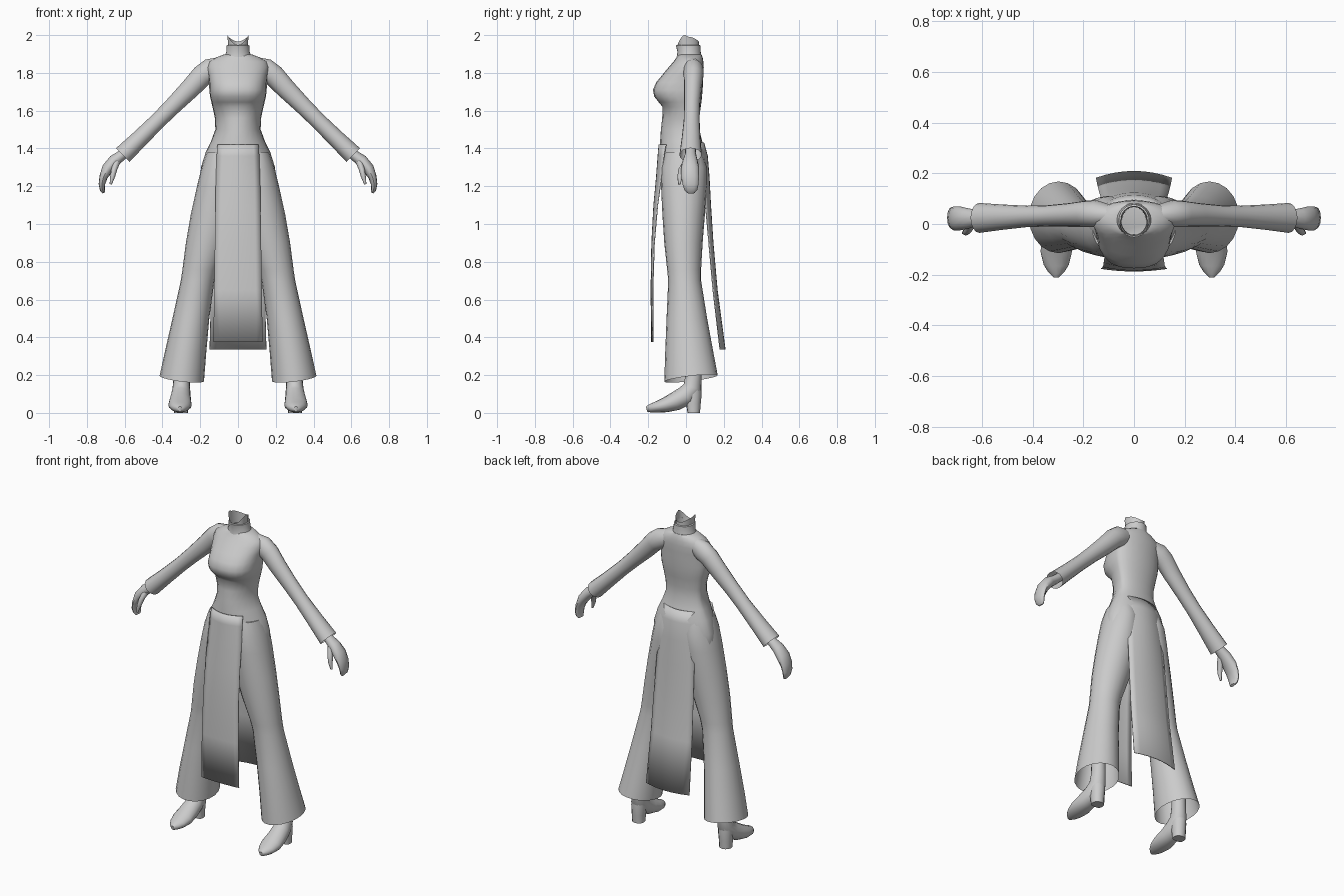
import bpy, bmesh, math
from mathutils import Vector

if "Cube" in bpy.data.objects:
    bpy.data.objects.remove(bpy.data.objects["Cube"])

grey = bpy.data.materials.new("light grey")
grey.diffuse_color = (0.6, 0.6, 0.6, 1)
grey.use_nodes = True
grey.node_tree.nodes["Principled BSDF"].inputs["Base Color"].default_value = grey.diffuse_color


def finish(bm, name, mirror=False, subdiv=0, thick=0, flip_check=True):
    if flip_check:
        bmesh.ops.recalc_face_normals(bm, faces=bm.faces[:])
    me = bpy.data.meshes.new(name)
    bm.to_mesh(me)
    bm.free()
    ob = bpy.data.objects.new(name, me)
    bpy.context.collection.objects.link(ob)
    me.materials.append(grey)
    for o in bpy.context.selected_objects:
        o.select_set(False)
    ob.select_set(True)
    bpy.context.view_layer.objects.active = ob
    bpy.ops.object.shade_smooth_by_angle(angle=math.radians(50))
    if mirror:
        m = ob.modifiers.new("Mirror", 'MIRROR')
        m.use_mirror_merge = False
    if thick:
        m = ob.modifiers.new("Solidify", 'SOLIDIFY')
        m.thickness = thick
        m.offset = 0
    if subdiv:
        m = ob.modifiers.new("Subdivision", 'SUBSURF')
        m.levels = m.render_levels = subdiv
    return ob


def skin(rings, name, caps=(False, False), **kw):
    """Bridge equal-length rings of points into a tube."""
    bm = bmesh.new()
    vs = [[bm.verts.new(p) for p in r] for r in rings]
    n = len(vs[0])
    for a, b in zip(vs, vs[1:]):
        for i in range(n):
            j = (i + 1) % n
            bm.faces.new((a[i], a[j], b[j], b[i]))
    if caps[0]:
        bm.faces.new(vs[0])
    if caps[1]:
        bm.faces.new(vs[-1])
    return finish(bm, name, **kw)


def level_ring(z, x0, x1, yf, yb, yc=None, n=24, p=2.0, dz=lambda x, y: 0):
    """Horizontal ring with its own front and back depth; p squares it off."""
    xc, hw = (x0 + x1) / 2, (x1 - x0) / 2
    yc = (yf + yb) / 2 if yc is None else yc
    out = []
    for i in range(n):
        a = 2 * math.pi * i / n
        c, s = math.cos(a), math.sin(a)
        e = 2 / (p if s < 0 else 2)
        x = xc + hw * math.copysign(abs(c) ** e, c)
        d = math.copysign(abs(s) ** e, s)
        y = yc + d * ((yb - yc) if d > 0 else (yc - yf))
        out.append((x, y, z + dz(x - xc, y - yc)))
    return out


def path_rings(steps, side, n=16):
    """Rings square to a path; steps are (centre, half size along side, half size across)."""
    side = Vector(side)
    cs = [Vector(s[0]) for s in steps]
    rings = []
    for k, (c, ru, rv) in enumerate(steps):
        t = (cs[min(k + 1, len(cs) - 1)] - cs[max(k - 1, 0)]).normalized()
        v = t.cross(side)
        rings.append([cs[k] + side * ru * math.cos(2 * math.pi * i / n)
                      + v * rv * math.sin(2 * math.pi * i / n) for i in range(n)])
    return rings


# Torso: z, half width, front y, back y, squareness of the front
body = [(1.04, .03, -.06, .05, 2), (1.08, .12, -.11, .09, 2), (1.2, .205, -.13, .11, 2),
        (1.3, .196, -.14, .115, 2), (1.38, .171, -.14, .105, 2), (1.44, .142, -.137, .085, 2),
        (1.50, .120, -.133, .07, 2), (1.56, .122, -.126, .07, 2), (1.62, .135, -.124, .078, 2.2),
        (1.645, .141, -.145, .082, 2.5), (1.675, .148, -.168, .085, 2.7),
        (1.71, .152, -.175, .088, 2.7), (1.75, .153, -.158, .09, 2.5),
        (1.79, .158, -.125, .092, 2.3), (1.83, .166, -.092, .094, 2), (1.86, .153, -.066, .092, 2),
        (1.882, .115, -.05, .088, 2), (1.897, .076, -.042, .082, 2)]
skin([level_ring(z, -w, w, f, b, .02, p=p) for z, w, f, b, p in body], "torso", (True, True))

# Collar band, and the open neck rising to a point on each side
collar = [(1.88, .075, -.05, .084), (1.91, .062, -.045, .078),
          (1.945, .06, -.053, .077), (1.948, .053, -.046, .07), (1.925, .05, -.043, .067)]
skin([level_ring(z, -w, w, f, b, .015) for z, w, f, b in collar], "collar")
rise = lambda x, y: .05 * (abs(x) / .055) ** 2 * (1 if y < .01 else .8) + max(y, 0) * .25
skin([level_ring(1.91, -.05, .05, -.043, .068, .0),
      level_ring(1.948, -.056, .056, -.045, .068, -.005, dz=rise)], "neck")

# Flared trouser legs: z, inner x, outer x, front y, back y
leg = [(1.38, .02, .165, -.11, .085), (1.3, .0, .193, -.13, .11), (1.2, .0, .217, -.132, .11),
       (1.05, .008, .25, -.125, .10), (.9, .055, .276, -.115, .088), (.76, .11, .294, -.10, .08),
       (.70, .125, .303, -.094, .08), (.5, .152, .347, -.103, .112), (.32, .168, .388, -.11, .145)]
rings = [level_ring(z, a, b, f, k, n=20) for z, a, b, f, k in leg]
hem = lambda x, y: .12 * y + .12 * x
rings.append(level_ring(.182, .18, .415, -.115, .168, n=20, dz=hem))
skin(rings, "trouser_leg", (True, False), mirror=True)

# Sleeves, open at the cuff
sleeve = [((.09, .035, 1.835), .04, .05), ((.145, .04, 1.815), .053, .062),
          ((.19, .04, 1.785), .052, .058), ((.25, .036, 1.72), .047, .053),
          ((.34, .032, 1.63), .042, .046), ((.42, .03, 1.55), .042, .043),
          ((.52, .027, 1.452), .05, .046), ((.61, .024, 1.365), .059, .051)]
skin(path_rings(sleeve, (0, 1, 0)), "sleeve", (True, False), mirror=True)

# Hands: curled fingers with a separate thumb
hand = [((.55, .024, 1.42), .027, .025), ((.61, .024, 1.368), .03, .027),
        ((.655, .022, 1.335), .04, .032), ((.69, .022, 1.293), .048, .031),
        ((.712, .022, 1.25), .047, .022), ((.721, .024, 1.21), .042, .017),
        ((.718, .026, 1.18), .034, .013), ((.710, .026, 1.165), .02, .008)]
skin(path_rings(hand, (0, 1, 0), 12), "hand", (True, True), mirror=True)
thumb = [((.64, .005, 1.335), .02, .022), ((.655, -.02, 1.29), .02, .017),
         ((.664, -.032, 1.25), .014, .013), ((.674, -.035, 1.21), .006, .006)]
skin(path_rings(thumb, (0, 1, 0), 8), "thumb", (True, True), mirror=True)

# Shoes: ankle to toe along the foot, then the block heel
shoe = [((.297, .04, .30), .04, .04), ((.298, .04, .2), .042, .042),
        ((.30, .035, .135), .046, .05), ((.303, .0, .092), .052, .054),
        ((.306, -.055, .062), .058, .050), ((.307, -.11, .042), .062, .040),
        ((.307, -.16, .030), .05, .029), ((.307, -.19, .024), .032, .022),
        ((.307, -.209, .02), .012, .014)]
rings = [[(p[0], p[1], max(p[2], 0)) for p in r] for r in path_rings(shoe, (1, 0, 0))]
skin(rings, "shoe", (True, True), mirror=True)
heel = [(0, .265, .339, .008, .074), (.05, .263, .341, .0, .078),
        (.1, .258, .344, -.01, .083), (.15, .262, .34, .0, .08)]
skin([level_ring(z, a, b, f, k, n=12, p=3) for z, a, b, f, k in heel],
     "heel", (True, True), mirror=True)


def panel(name, rows, cols=8):
    """Hanging cloth: rows of z, half width, middle y, sideways curve."""
    bm = bmesh.new()
    grid = []
    for z, w, y, k in rows:
        xs = [w * (2 * i / cols - 1) for i in range(cols + 1)]
        grid.append([bm.verts.new((x, y + k * x * x, z)) for x in xs])
    for a, b in zip(grid, grid[1:]):
        for i in range(cols):
            bm.faces.new((a[i], a[i + 1], b[i + 1], b[i]))
    return finish(bm, name, thick=.005)


# Front and back skirt panels
panel("front_panel", [(1.42, .108, -.143, 3.2), (1.36, .112, -.148, 2.5), (1.25, .116, -.156, 2.0),
                      (1.1, .119, -.17, 1.4), (.9, .122, -.181, .9), (.65, .126, -.185, .6),
                      (.375, .13, -.182, .4)])
panel("back_panel", [(1.43, .105, .094, -2.6), (1.36, .118, .113, -2.4), (1.25, .125, .122, -2.0),
                     (1.1, .13, .13, -1.6), (.9, .136, .143, -1.2), (.65, .142, .165, -1.1),
                     (.335, .15, .207, -1.2)])
